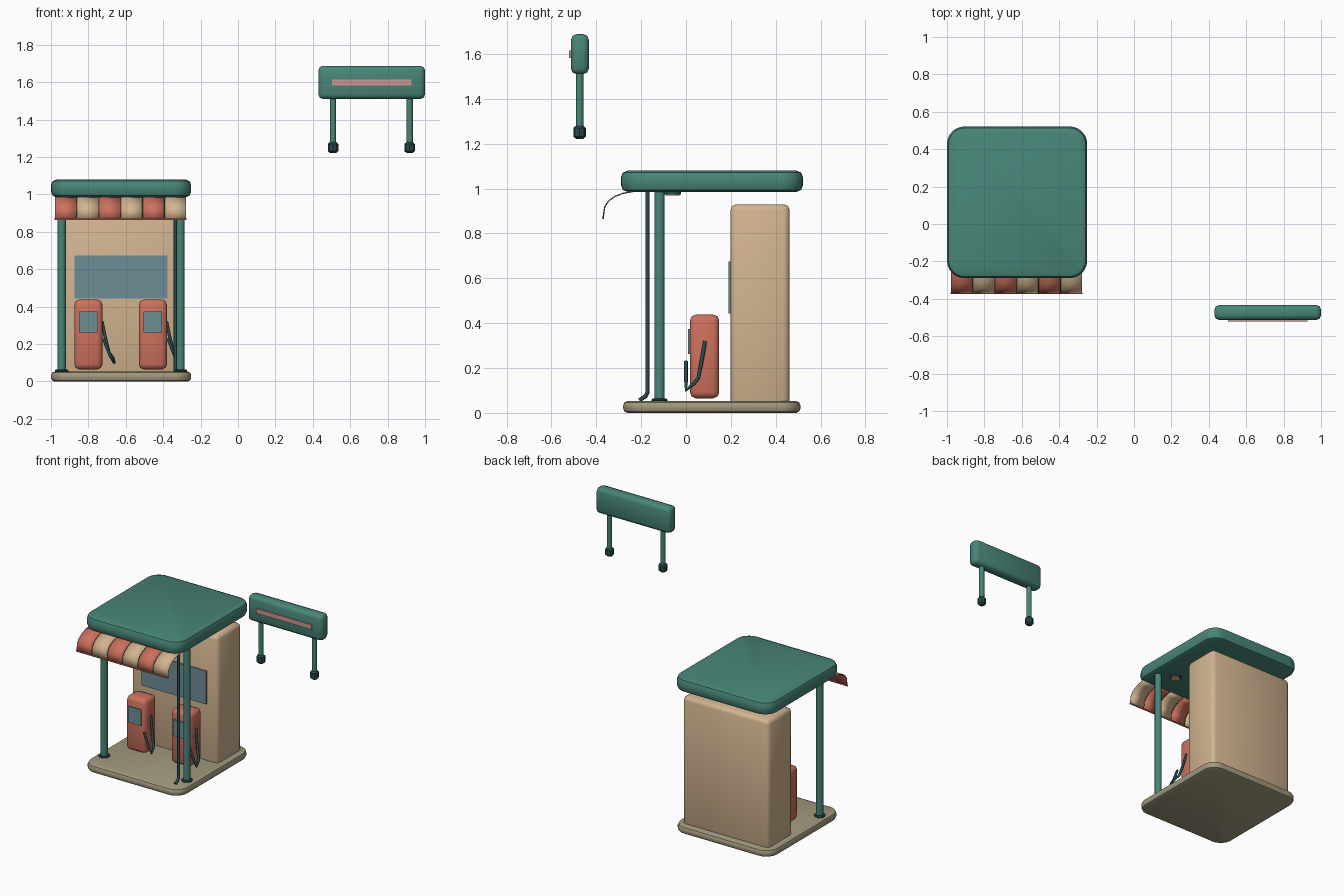
import bpy, bmesh, math
from mathutils import Vector

if "Cube" in bpy.data.objects:
    bpy.data.objects.remove(bpy.data.objects["Cube"], do_unlink=True)


def material(name, rgb):
    m = bpy.data.materials.new(name)
    m.use_nodes = True
    m.diffuse_color = (*rgb, 1)
    m.node_tree.nodes["Principled BSDF"].inputs["Base Color"].default_value = (*rgb, 1)
    return m


TEAL = material("teal paint", (0.065, 0.235, 0.19))
DARK = material("dark teal", (0.022, 0.07, 0.07))
TAN = material("tan", (0.65, 0.46, 0.28))
RED = material("coral red", (0.61, 0.165, 0.11))
GLASS = material("blue grey glass", (0.155, 0.27, 0.31))
STONE = material("stone", (0.36, 0.32, 0.21))
PINK = material("pink", (0.60, 0.31, 0.29))


def finish(name, bm, mat, angle):
    bmesh.ops.recalc_face_normals(bm, faces=bm.faces)
    mesh = bpy.data.meshes.new(name)
    bm.to_mesh(mesh)
    bm.free()
    mesh.materials.append(mat)
    for p in mesh.polygons:
        p.use_smooth = True
    mesh.set_sharp_from_angle(angle=math.radians(angle))
    ob = bpy.data.objects.new(name, mesh)
    bpy.context.collection.objects.link(ob)
    return ob


def box(name, x, y, z, mat, edge=0.0, plan=0.0, angle=30):
    """Box between (min, max) pairs; plan rounds upright edges, edge rounds the rest."""
    bm = bmesh.new()
    bmesh.ops.create_cube(bm, size=1)
    for v in bm.verts:
        v.co = Vector([r[0] + (c + 0.5) * (r[1] - r[0]) for c, r in zip(v.co, (x, y, z))])
    edges = list(bm.edges)
    if plan:
        upright = [e for e in edges if abs(e.verts[0].co.z - e.verts[1].co.z) > 0.001]
        bmesh.ops.bevel(bm, geom=upright, offset=plan, segments=6, profile=0.5,
                        affect='EDGES')
        edges = [e for e in bm.edges if abs(e.verts[0].co.z - e.verts[1].co.z) < 0.001]
    if edge:
        bmesh.ops.bevel(bm, geom=edges, offset=edge, segments=2, profile=0.5,
                        affect='EDGES')
    return finish(name, bm, mat, angle)


def cylinder(name, x, y, z, radius, mat, edge=0.0, sides=16):
    bm = bmesh.new()
    bmesh.ops.create_cone(bm, cap_ends=True, segments=sides, radius1=radius,
                          radius2=radius, depth=z[1] - z[0])
    bmesh.ops.translate(bm, verts=bm.verts, vec=(x, y, sum(z) / 2))
    if edge:
        rims = [e for e in bm.edges if abs(e.verts[0].co.z - e.verts[1].co.z) < 0.001]
        bmesh.ops.bevel(bm, geom=rims, offset=edge, segments=1, affect='EDGES')
    return finish(name, bm, mat, 40)


def tube(name, points, radius, mat):
    curve = bpy.data.curves.new(name, 'CURVE')
    curve.dimensions = '3D'
    curve.bevel_depth = radius
    curve.bevel_resolution = 2
    curve.use_fill_caps = True
    spline = curve.splines.new('POLY')
    spline.points.add(len(points) - 1)
    for p, co in zip(spline.points, points):
        p.co = (*co, 1)
    curve.materials.append(mat)
    ob = bpy.data.objects.new(name, curve)
    bpy.context.collection.objects.link(ob)
    return ob


# Forecourt slab, kiosk and canopy
box("base_slab", (-1, -0.25), (-0.28, 0.51), (0, 0.053), STONE, 0.02, 0.09, 25)
box("kiosk", (-0.955, -0.295), (0.198, 0.462), (0.01, 0.93), TAN, 0.026, angle=60)
box("kiosk_window", (-0.874, -0.377), (0.19, 0.199), (0.444, 0.674), GLASS)
box("canopy", (-1, -0.25), (-0.29, 0.522), (0.985, 1.08), TEAL, 0.03, 0.095, 25)

# Canopy posts with round feet
for side, x in (("right", -0.943), ("left", -0.308)):
    cylinder(side + "_post", x, -0.118, (0.05, 0.99), 0.023, TEAL)
    cylinder(side + "_post_foot", x, -0.118, (0.05, 0.064), 0.036, DARK, 0.005)

# Drain pipe with a kicked-out spout
tube("drain_pipe", [(-0.335, -0.172, 0.99), (-0.335, -0.172, 0.09),
                    (-0.335, -0.18, 0.075), (-0.335, -0.208, 0.056)], 0.0095, DARK)

# Ceiling lamps
for side, x in (("right", -0.84), ("left", -0.41)):
    cylinder(side + "_lamp_ring", x, -0.06, (0.973, 0.988), 0.038, DARK)
    cylinder(side + "_lamp_lens", x, -0.06, (0.97, 0.975), 0.031, TAN)

# Striped awning: one thin curved strip per stripe
profile = [(-0.235, 0.987), (-0.28, 0.979), (-0.317, 0.965), (-0.345, 0.945),
           (-0.362, 0.92), (-0.37, 0.868)]
STRIPES, X0, X1, GAP = 6, -0.98, -0.275, 0.002
step = (X1 - X0) / STRIPES
for i in range(STRIPES):
    bm = bmesh.new()
    a, b = X0 + i * step + GAP, X0 + (i + 1) * step - GAP
    rows = [[bm.verts.new((x, y, z)) for x in (a, b)] for y, z in profile]
    for r, s in zip(rows, rows[1:]):
        bm.faces.new((r[0], r[1], s[1], s[0]))
    ob = finish(f"awning_stripe_{i + 1}", bm, TAN if i % 2 else RED, 50)
    solid = ob.modifiers.new("thickness", 'SOLIDIFY')
    solid.thickness = 0.005
    solid.offset = 0
    if i:
        x = X0 + i * step
        tube(f"awning_rib_{i}", [(x, y, z) for y, z in profile], 0.003, DARK)
tube("awning_trim", [(X0, -0.37, 0.868), (X1, -0.37, 0.868)], 0.005, RED)

# Fuel pumps with screen, hose and nozzle
for side, x in (("right", -0.8), ("left", -0.455)):
    box(side + "_pump", (x - 0.075, x + 0.075), (0.018, 0.148), (0.065, 0.438), RED,
        0.026, angle=60)
    box(side + "_pump_screen", (x - 0.049, x + 0.049), (0.009, 0.019), (0.262, 0.374), GLASS)
    tube(side + "_pump_hose", [(x + 0.073, 0.085, 0.32), (x + 0.085, 0.075, 0.26),
                               (x + 0.11, 0.055, 0.155), (x + 0.13, 0.035, 0.13),
                               (x + 0.138, 0.0, 0.102), (x + 0.115, 0.0, 0.14),
                               (x + 0.08, 0.0, 0.23)], 0.0085, DARK)

# Free-standing sign on two legs
box("sign_board", (0.43, 1.0), (-0.513, -0.433), (1.51, 1.688), TEAL, 0.025, angle=60)
box("sign_stripe", (0.502, 0.928), (-0.521, -0.512), (1.583, 1.615), PINK)
for side, x in (("right", 0.508), ("left", 0.918)):
    cylinder(side + "_sign_leg", x, -0.474, (1.25, 1.53), 0.017, TEAL)
    cylinder(side + "_sign_foot", x, -0.474, (1.222, 1.28), 0.028, DARK, 0.01, 8)
